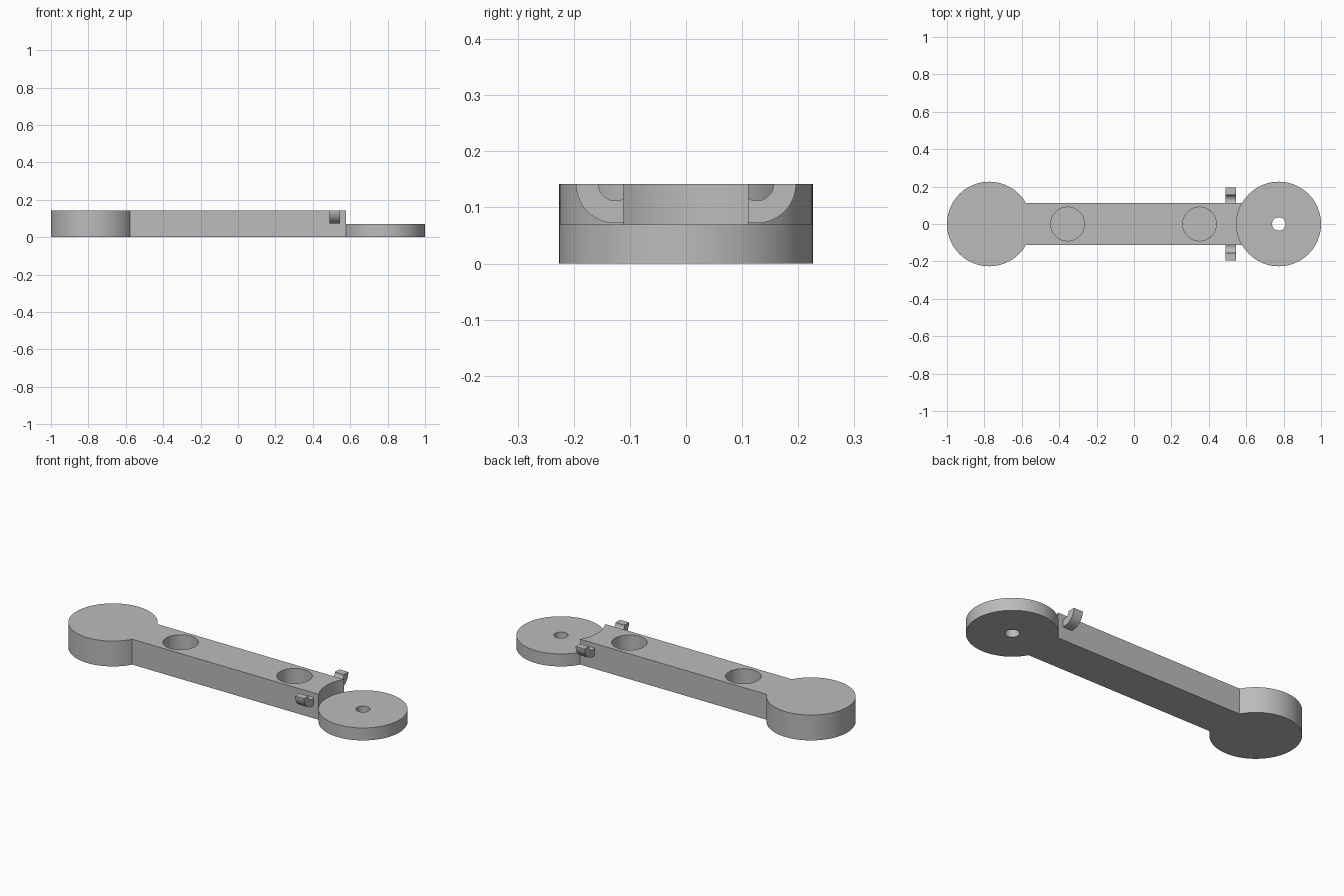
import bpy, bmesh
from math import sin, cos, pi, asin, radians

cube = bpy.data.objects.get("Cube")
if cube:
    bpy.data.objects.remove(cube)

HEIGHT = 0.142
STEP = 0.07
RADIUS = 0.226
END_X = 1 - RADIUS
HALF_WIDTH = 0.111

grey = bpy.data.materials.new("plain grey")
grey.use_nodes = True
grey.diffuse_color = (0.5, 0.5, 0.5, 1)
bsdf = next(n for n in grey.node_tree.nodes if n.type == 'BSDF_PRINCIPLED')
bsdf.inputs["Base Color"].default_value = grey.diffuse_color


def arc(cx, cy, r, start, end, steps):
    return [(cx + r * cos(start + (end - start) * i / steps),
             cy + r * sin(start + (end - start) * i / steps))
            for i in range(steps + 1)]


def prism(name, outline, low, high, place=lambda u, v, w: (u, v, w)):
    """Extrude a 2D outline from low to high, mapped into space by place."""
    bm = bmesh.new()
    face = bm.faces.new([bm.verts.new(place(u, v, low)) for u, v in outline])
    top = bmesh.ops.extrude_face_region(bm, geom=[face])["geom"]
    moved = [g for g in top if isinstance(g, bmesh.types.BMVert)]
    zero, end, start = place(0, 0, 0), place(0, 0, high), place(0, 0, low)
    bmesh.ops.translate(bm, verts=moved, vec=[e - s for e, s in zip(end, start)])
    bmesh.ops.recalc_face_normals(bm, faces=bm.faces)
    mesh = bpy.data.meshes.new(name)
    bm.to_mesh(mesh)
    bm.free()
    obj = bpy.data.objects.new(name, mesh)
    bpy.context.collection.objects.link(obj)
    mesh.materials.append(grey)
    return obj


def activate(obj):
    bpy.ops.object.select_all(action='DESELECT')
    obj.select_set(True)
    bpy.context.view_layer.objects.active = obj


def drill(obj, x, r, low, high):
    """Cut a round vertical hole and discard the cutter."""
    cutter = prism("hole_cutter", arc(x, 0, r, 0, 2 * pi, 64)[:-1], low, high)
    cutter.hide_render = True
    mod = obj.modifiers.new("hole", 'BOOLEAN')
    mod.operation = 'DIFFERENCE'
    mod.solver = 'EXACT'
    mod.object = cutter
    activate(obj)
    bpy.ops.object.modifier_apply(modifier=mod.name)
    bpy.data.objects.remove(cutter)


# Arm with a full-height round end and a concave end around the low disc
a = asin(HALF_WIDTH / RADIUS)
outline = arc(-END_X, 0, RADIUS, a, 2 * pi - a, 96)
outline += arc(END_X, 0, RADIUS, pi + a, pi - a, 24)
arm = prism("arm", outline, 0, HEIGHT)
for x in (-0.355, 0.35):
    drill(arm, x, 0.09, 0.025, HEIGHT + 0.1)

# Low disc with a through hole
disc = prism("low_disc", arc(END_X, 0, RADIUS, 0, 2 * pi, 112)[:-1], 0, STEP)
drill(disc, END_X, 0.036, -0.1, STEP + 0.1)

# Upturned hooks on both sides of the arm
centre = 0.126
inner = 0.03
root = HALF_WIDTH - 0.003
hook = [(root, STEP + 0.002), (HALF_WIDTH, STEP + 0.002)]
hook += arc(centre, HEIGHT, HEIGHT - STEP - 0.002, -pi / 2, 0, 20)
hook += arc(centre, HEIGHT, inner, 0, -2 * pi / 3, 20)
hook += [(root, HEIGHT - inner * sin(2 * pi / 3))]
parts = [arm, disc]
for side, name in ((1, "left_hook"), (-1, "right_hook")):
    parts.append(prism(name, hook, 0.49, 0.546,
                       lambda u, v, w, s=side: (w, s * u, v)))

# Smooth round walls, crisp rims
for part in parts:
    activate(part)
    bpy.ops.object.shade_smooth_by_angle(angle=radians(30))
